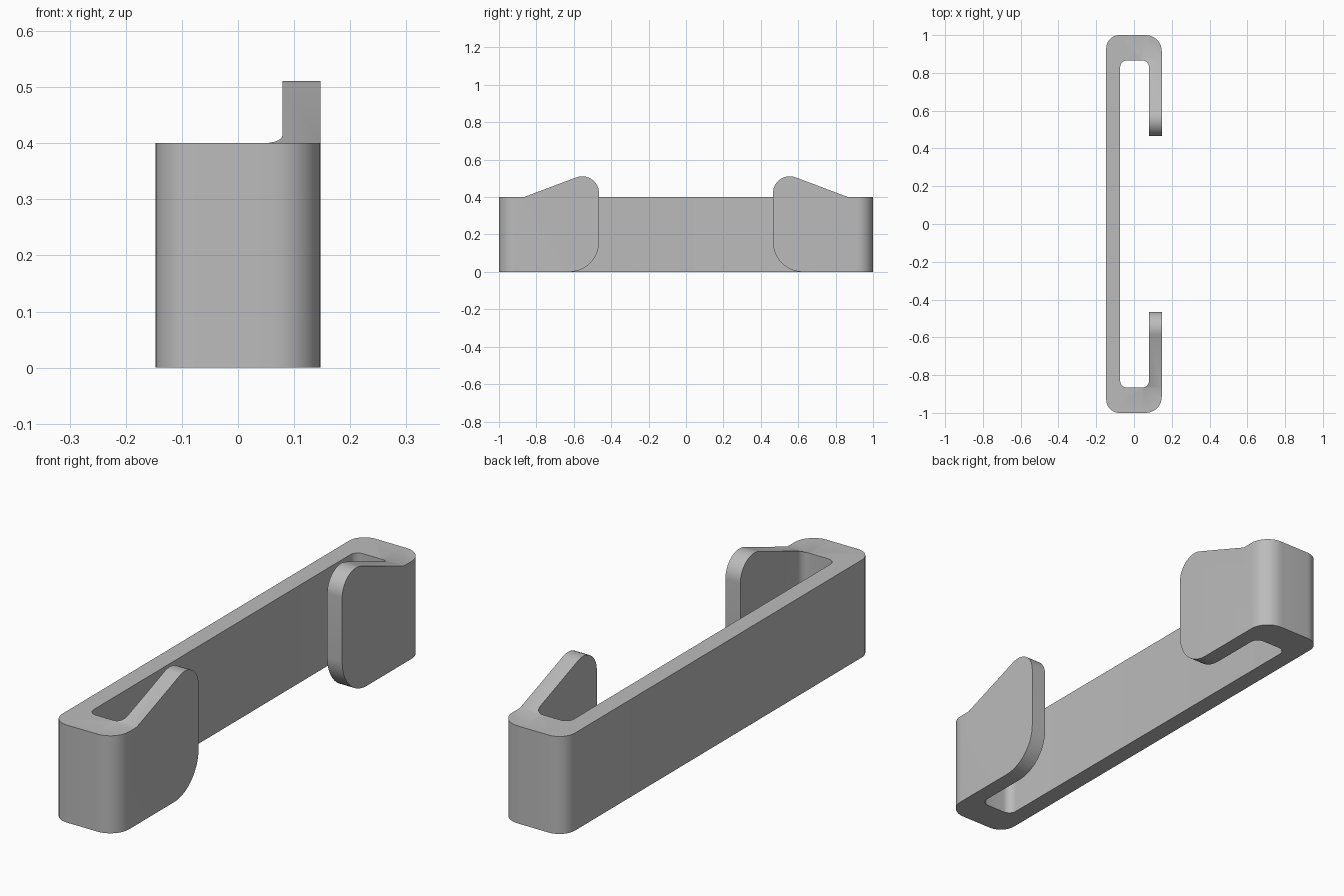
import bpy, bmesh, math
from mathutils import Vector

if "Cube" in bpy.data.objects:
    bpy.data.objects.remove(bpy.data.objects["Cube"])

grey = bpy.data.materials.new("plain grey")
grey.diffuse_color = (0.5, 0.5, 0.5, 1)
grey.use_nodes = True
grey.node_tree.nodes["Principled BSDF"].inputs["Base Color"].default_value = grey.diffuse_color


def rounded(corners, steps=10):
    """Polygon outline from (u, v, radius) corners, each filleted."""
    out = []
    n = len(corners)
    for i, (u, v, r) in enumerate(corners):
        p = Vector((u, v))
        if r == 0:
            out.append(p)
            continue
        a = (Vector(corners[i - 1][:2]) - p).normalized()
        b = (Vector(corners[(i + 1) % n][:2]) - p).normalized()
        half = a.angle(b) / 2
        centre = p + (a + b).normalized() * r / math.sin(half)
        d0 = p + a * r / math.tan(half) - centre
        d1 = p + b * r / math.tan(half) - centre
        sweep = d0.angle(d1)
        for k in range(steps + 1):
            t = k / steps
            out.append(centre + (d0 * math.sin((1 - t) * sweep)
                                 + d1 * math.sin(t * sweep)) / math.sin(sweep))
    return out


def prism(bm, outline, to_3d, lo, hi):
    """Extrude a 2D outline between two depths."""
    low = [bm.verts.new(to_3d(p, lo)) for p in outline]
    high = [bm.verts.new(to_3d(p, hi)) for p in outline]
    bm.faces.new(low)
    bm.faces.new(high)
    n = len(outline)
    for i in range(n):
        j = (i + 1) % n
        bm.faces.new((low[i], low[j], high[j], high[i]))


def finish(name, bm):
    bmesh.ops.recalc_face_normals(bm, faces=bm.faces)
    me = bpy.data.meshes.new(name)
    bm.to_mesh(me)
    bm.free()
    ob = bpy.data.objects.new(name, me)
    bpy.context.collection.objects.link(ob)
    me.materials.append(grey)
    return ob


# C-shaped clip seen from above, extruded taller than needed
X, WALL, ARM, END, TIP = 0.147, -0.073, 0.079, 0.866, 0.465
bm = bmesh.new()
prism(bm, rounded([
    (-X, -1, 0.07), (X, -1, 0.085), (X, -0.4, 0), (ARM, -0.4, 0),
    (ARM, -END, 0.035), (WALL, -END, 0.035), (WALL, END, 0.035), (ARM, END, 0.035),
    (ARM, 0.4, 0), (X, 0.4, 0), (X, 1, 0.085), (-X, 1, 0.07)]),
    lambda p, d: (p.x, p.y, d), -0.1, 0.7)
clip = finish("bracket_clip", bm)

# Flat-topped envelope for the back wall and ends
bm = bmesh.new()
prism(bm, [Vector(c) for c in ((-1.1, 0), (1.1, 0), (1.1, 0.4), (-1.1, 0.4))],
      lambda p, d: (d, p.x, p.y), -0.3, 0.05)
# Side outline of each hook arm: sloped top, rounded tip
hook = rounded([(-1.1, 0, 0), (-TIP, 0, 0.16), (-TIP, 0.551, 0.09),
                (-END, 0.4, 0), (-1.1, 0.4, 0)], 14)
for s in (1, -1):
    prism(bm, hook, lambda p, d: (d, p.x * s, p.y), 0.045, 0.3)
envelope = finish("envelope_cutter", bm)
envelope.hide_render = True
envelope.hide_set(True)

# Trim the clip to the envelope
mod = clip.modifiers.new("trim", 'BOOLEAN')
mod.operation = 'INTERSECT'
mod.solver = 'EXACT'
mod.use_self = True
mod.object = envelope
bpy.context.view_layer.objects.active = clip
clip.select_set(True)
bpy.ops.object.modifier_apply(modifier=mod.name)
bpy.data.objects.remove(envelope)
bpy.ops.object.shade_smooth_by_angle(angle=math.radians(30))
